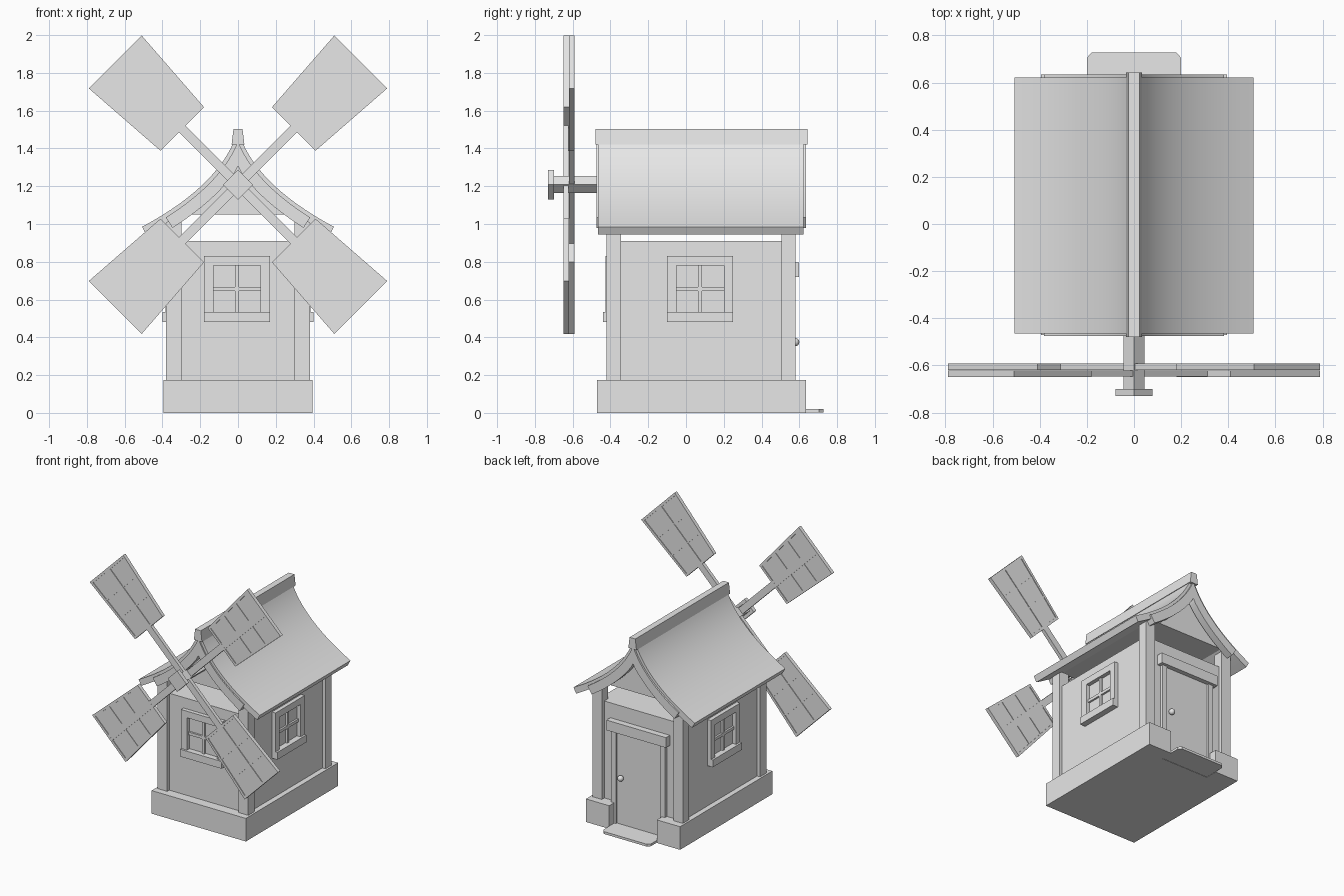
import bpy, bmesh, math
from mathutils import Matrix, Vector

if "Cube" in bpy.data.objects:
    bpy.data.objects.remove(bpy.data.objects["Cube"])

grey = bpy.data.materials.new("plain_grey")
grey.diffuse_color = (0.8, 0.8, 0.8, 1)
grey.use_nodes = True
grey.node_tree.nodes["Principled BSDF"].inputs["Base Color"].default_value = grey.diffuse_color


def build(name, prisms, matrix=None):
    """prisms: list of (axis, 2D outline, start, end) joined in one object."""
    bm = bmesh.new()
    for axis, pts, a, b in prisms:
        def place(p, d):
            return {'x': (d, p[0], p[1]), 'y': (p[0], d, p[1]),
                    'z': (p[0], p[1], d)}[axis]
        lo = [bm.verts.new(place(p, a)) for p in pts]
        hi = [bm.verts.new(place(p, b)) for p in pts]
        n = len(pts)
        bm.faces.new(lo)
        bm.faces.new(hi[::-1])
        for i in range(n):
            j = (i + 1) % n
            bm.faces.new((lo[j], lo[i], hi[i], hi[j]))
    if matrix:
        bm.transform(matrix)
    bmesh.ops.recalc_face_normals(bm, faces=bm.faces[:])
    me = bpy.data.meshes.new(name)
    bm.to_mesh(me)
    bm.free()
    ob = bpy.data.objects.new(name, me)
    me.materials.append(grey)
    bpy.context.collection.objects.link(ob)
    return ob


def box(x0, x1, y0, y1, z0, z1):
    return ('z', [(x0, y0), (x1, y0), (x1, y1), (x0, y1)], z0, z1)


def smooth(ob):
    bpy.ops.object.select_all(action='DESELECT')
    ob.select_set(True)
    bpy.context.view_layer.objects.active = ob
    bpy.ops.object.shade_smooth_by_angle(angle=math.radians(30))


# Plinth with a doorway notch at the back, and the door step
build("plinth", [('z', [(-.395, -.47), (.395, -.47), (.395, .635), (.2, .635),
                        (.2, .54), (-.2, .54), (-.2, .635), (-.395, .635)], 0, .175)])
build("door_step", [('z', [(-.2, .5), (.2, .5), (.2, .705), (.18, .727),
                           (-.18, .727), (-.2, .705)], 0.002, .02)])

# Walls and corner posts
build("walls", [box(-.355, .355, -.395, .55, .1, .91)])
build("corner_posts", [box(min(s * .3, s * .38), max(s * .3, s * .38), y, y + .075, .1, 1.02)
                       for s in (-1, 1) for y in (-.42, .505)])


# Windows: frame, sill and glazing bars, drawn facing -y on y = 0
def window(name, matrix):
    build(name, [box(-.175, -.125, -.03, .01, .5, .83),
                 box(.125, .175, -.03, .01, .5, .83),
                 box(-.125, .125, -.03, .01, .78, .83),
                 box(-.175, .175, -.045, .01, .48, .535),
                 box(-.011, .011, -.014, .01, .535, .78),
                 box(-.125, .125, -.014, .01, .645, .667)], matrix)


window("front_window", Matrix.Translation((-.005, -.395, 0)))
for side, s in (("right", 1), ("left", -1)):
    window(side + "_window", Matrix.Translation((s * .355, .075, 0))
           @ Matrix.Rotation(s * math.pi / 2, 4, 'Z'))

# Door with jambs, lintel and knob
build("door", [box(-.185, .185, .54, .562, .02, .72)])
build("door_frame", [box(-.225, -.185, .54, .575, .02, .72),
                     box(.185, .225, .54, .575, .02, .72),
                     box(-.25, .25, .54, .597, .72, .797)])
bm = bmesh.new()
bmesh.ops.create_uvsphere(bm, u_segments=16, v_segments=10, radius=.022,
                          matrix=Matrix.Translation((.145, .578, .375)))
me = bpy.data.meshes.new("door_knob")
bm.to_mesh(me)
bm.free()
me.materials.append(grey)
knob = bpy.data.objects.new("door_knob", me)
bpy.context.collection.objects.link(knob)
smooth(knob)


# Curved roof section, from ridge to eave, as a quadratic curve
def curve(t):
    a, b, c = Vector((.02, 1.44)), Vector((.125, 1.19)), Vector((.508, .985))
    return a * (1 - t) ** 2 + b * 2 * t * (1 - t) + c * t * t


def offset(t, d):
    v = (curve(min(t + .01, 1)) - curve(max(t - .01, 0))).normalized()
    p = curve(t) + Vector((v.y, -v.x)) * d
    return Vector((max(p.x, 0), p.y))


def band(d0, d1, t1, s, n=14):
    ts = [t1 * i / n for i in range(n + 1)]
    out = [offset(t, d0) for t in ts] + [offset(t, d1) for t in reversed(ts)]
    return [(s * p.x, p.y) for p in out]


for side, s in (("right", 1), ("left", -1)):
    smooth(build(side + "_roof_slope", [('y', band(0, .047, 1, s), -.465, .622)]))
    # Trim boards under the roof ends
    smooth(build(side + "_roof_trim", [('y', band(.02, .085, .84, s), -.475, -.42),
                                       ('y', band(.02, .085, .84, s), .58, .635)]))

# Solid gable filling the roof, with a flat ceiling
half = [p for p in (offset(i / 30, .03) for i in range(31)) if p.y > 1.05]
half.append(Vector((half[-1].x + .015, 1.05)))
gable = [(p.x, p.y) for p in half] + [(-p.x, p.y) for p in reversed(half)]
build("gable", [('y', gable, -.40, .56)])
build("ridge_cap", [('y', [(-.034, 1.42), (.034, 1.42), (.024, 1.502), (-.024, 1.502)],
                     -.48, .642)])

# Axle and hub, square bars set on their corners
HUB = 1.208


def diamond(r):
    return [(r, HUB), (0, HUB + r), (-r, HUB), (0, HUB - r)]


build("axle", [('y', diamond(.045), -.71, -.38)])
build("hub", [('y', diamond(.079), -.73, -.7)])


# Sails: two crossed arms, each with a framed tapering panel at both ends
def width(r):
    return .163 + (r - .417) / .502 * .035


def sail_part(r0, r1, a0, a1, y, h):
    """Tapering strip between radii r0-r1 and width fractions a0-a1."""
    return ('y', [(r0, width(r0) * a0), (r1, width(r1) * a0),
                  (r1, width(r1) * a1), (r0, width(r0) * a1)], y - h, y + h)


for name, angle, y in (("front", 135, -.6345), ("rear", 45, -.605)):
    for end in (0, 180):
        m = Matrix.Translation((0, 0, HUB)) @ Matrix.Rotation(-math.radians(angle + end), 4, 'Y')
        tag = name + ("_upper" if end == 0 else "_lower")
        build(tag + "_sail_panel", [sail_part(.42, .915, -.98, .98, y, .008)], m)
        build(tag + "_sail_frame", [
            sail_part(.417, .919, -1, -.9, y, .014), sail_part(.417, .919, .9, 1, y, .014),
            sail_part(.417, .435, -.9, .9, y, .014), sail_part(.901, .919, -.9, .9, y, .014),
            sail_part(.59, .605, -.9, .9, y, .012), sail_part(.745, .76, -.9, .9, y, .012)], m)
        build(tag + "_sail_arm", [('y', [(0, -.025), (.91, -.025), (.91, .025), (0, .025)],
                                   y - .0135, y + .0135)], m)
